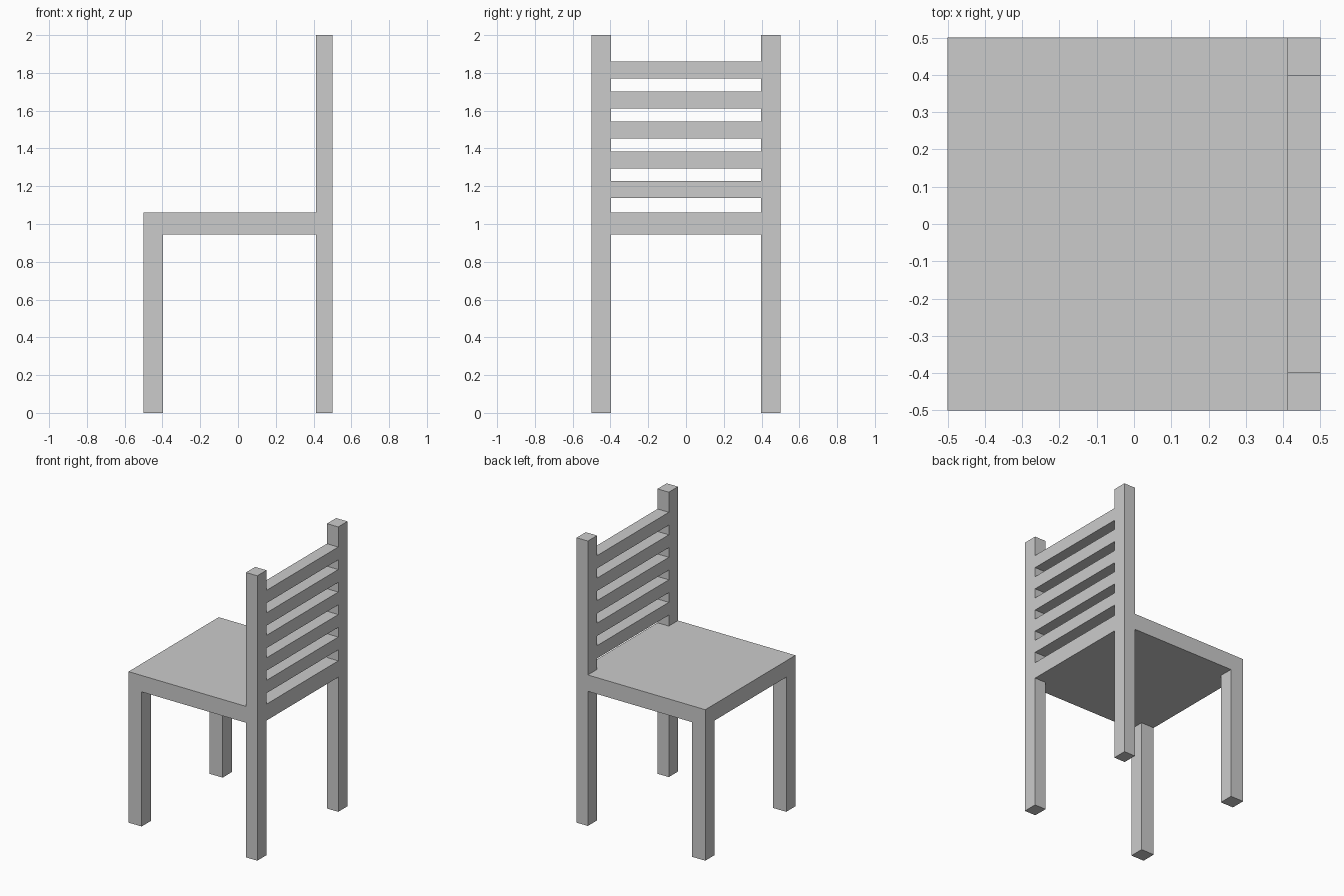
import bpy, bmesh

if "Cube" in bpy.data.objects:
    bpy.data.objects.remove(bpy.data.objects["Cube"])

SEAT_BOTTOM, SEAT_TOP = 0.945, 1.06
POST_X, POST_Y = 0.412, 0.398   # inner faces of the back posts


def prism(name, outline, z0, z1):
    """Extrude a flat xy outline (counter-clockwise) from z0 up to z1."""
    bm = bmesh.new()
    face = bm.faces.new([bm.verts.new((x, y, z0)) for x, y in outline])
    ext = bmesh.ops.extrude_face_region(bm, geom=[face])
    for v in ext["geom"]:
        if isinstance(v, bmesh.types.BMVert):
            v.co.z = z1
    bmesh.ops.recalc_face_normals(bm, faces=bm.faces)
    mesh = bpy.data.meshes.new(name)
    bm.to_mesh(mesh)
    bm.free()
    obj = bpy.data.objects.new(name, mesh)
    bpy.context.collection.objects.link(obj)
    return obj


def box(name, x0, x1, y0, y1, z0, z1):
    return prism(name, [(x0, y0), (x1, y0), (x1, y1), (x0, y1)], z0, z1)


# Seat, notched around the back posts and flush with their rear faces
prism("seat", [(-0.5, -0.5), (POST_X, -0.5), (POST_X, -POST_Y), (0.5, -POST_Y),
               (0.5, POST_Y), (POST_X, POST_Y), (POST_X, 0.5), (-0.5, 0.5)],
      SEAT_BOTTOM, SEAT_TOP)

# Short front legs and full-height back posts, mirrored across y
for side, s in (("right", -1), ("left", 1)):
    y0, y1 = sorted((s * POST_Y, s * 0.5))
    box(f"front_leg_{side}", -0.5, -0.398, y0, y1, 0, SEAT_BOTTOM)
    box(f"back_post_{side}", POST_X, 0.5, y0, y1, 0, 2)

# Five evenly spaced backrest slats between the posts
for i in range(5):
    z = 1.137 + i * 0.158
    box(f"back_slat_{i + 1}", POST_X, 0.5, -POST_Y, POST_Y, z, z + 0.09)
